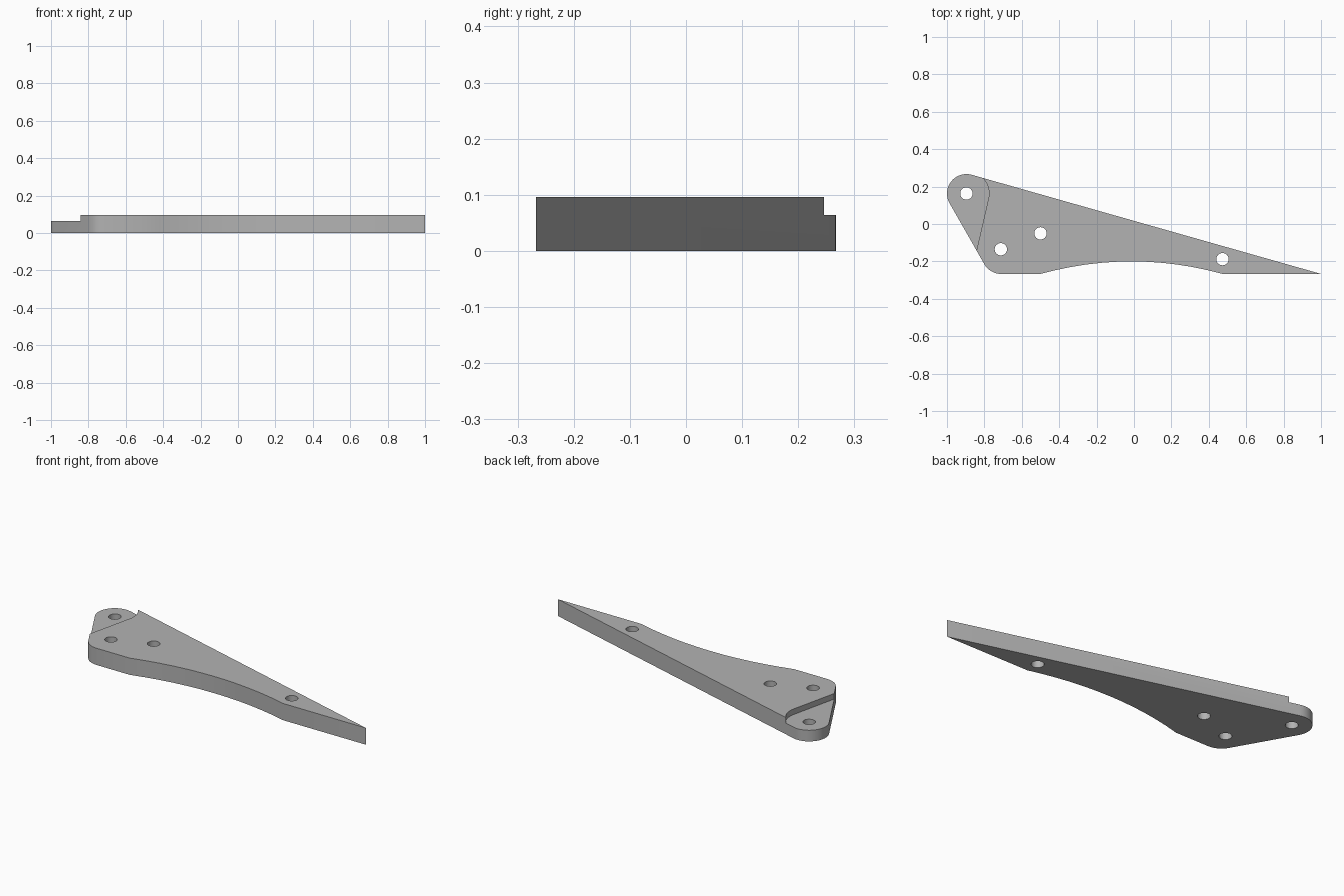
import bpy
import bmesh
from math import radians, degrees, atan2, acos, cos, sin, hypot

cube = bpy.data.objects.get("Cube")
if cube:
    bpy.data.objects.remove(cube, do_unlink=True)

THICK, LEDGE, R = 0.096, 0.064, 0.104
PIVOT = (-0.896, 0.163)
CORNER = (-0.71, -0.163)
TIP = (1.0, -0.267)
HOLE_R = 0.033
HOLES = [PIVOT, (-0.712, -0.135), (-0.5, -0.05), (0.473, -0.188)]

grey = bpy.data.materials.new("plain grey")
grey.use_nodes = True
grey.diffuse_color = (0.45, 0.45, 0.45, 1)
grey.node_tree.nodes["Principled BSDF"].inputs["Base Color"].default_value = grey.diffuse_color


def arc(c, r, a0, a1, n):
    """Points on an arc, angles in degrees."""
    angles = [radians(a0 + (a1 - a0) * i / n) for i in range(n + 1)]
    return [(c[0] + r * cos(a), c[1] + r * sin(a)) for a in angles]


def prism(name, outline, z0, z1):
    """Extrude a flat outline from z0 to z1."""
    bm = bmesh.new()
    face = bm.faces.new([bm.verts.new((x, y, z0)) for x, y in outline])
    top = bmesh.ops.extrude_face_region(bm, geom=[face])["geom"]
    bmesh.ops.translate(bm, vec=(0, 0, z1 - z0),
                        verts=[v for v in top if isinstance(v, bmesh.types.BMVert)])
    bmesh.ops.recalc_face_normals(bm, faces=bm.faces)
    mesh = bpy.data.meshes.new(name)
    bm.to_mesh(mesh)
    bm.free()
    mesh.materials.append(grey)
    obj = bpy.data.objects.new(name, mesh)
    bpy.context.collection.objects.link(obj)
    return obj


def cut(target, cutter):
    """Subtract the cutter, then discard it."""
    cutter.hide_render = True
    mod = target.modifiers.new("cut", "BOOLEAN")
    mod.operation, mod.solver, mod.object = "DIFFERENCE", "EXACT", cutter
    bpy.ops.object.modifier_apply(modifier=mod.name)
    bpy.data.objects.remove(cutter, do_unlink=True)


# Plate outline: rounded pivot end, rounded corner, shallow arch, pointed tip
dx, dy = TIP[0] - PIVOT[0], TIP[1] - PIVOT[1]
top_angle = degrees(atan2(dy, dx) + acos(R / hypot(dx, dy)))
side_angle = degrees(atan2(CORNER[1] - PIVOT[1], CORNER[0] - PIVOT[0])) + 270
outline = arc(PIVOT, R, top_angle, side_angle, 16)
outline += arc(CORNER, R, side_angle, 270, 8)
for i in range(13):
    t = i / 6 - 1
    outline.append((-0.013 + 0.487 * t, -0.2 - 0.067 * t * t))
outline.append(TIP)
plate = prism("bracket_plate", outline, 0, THICK)
bpy.context.view_layer.objects.active = plate
plate.select_set(True)

# Lowered ledge around the pivot hole
step = arc(PIVOT, 0.121, 60, -13, 12)
x, y = step[-1]
a = radians(-103)
step += [(x + 0.5 * cos(a), y + 0.5 * sin(a)), (-1.2, -0.35), (-1.2, 0.35)]
cut(plate, prism("ledge_cutter", step, LEDGE, 0.2))

# Bolt holes
for c in HOLES:
    cut(plate, prism("hole_cutter", arc(c, HOLE_R, 0, 345, 23), -0.1, 0.2))

bpy.ops.object.shade_smooth_by_angle(angle=radians(30))
